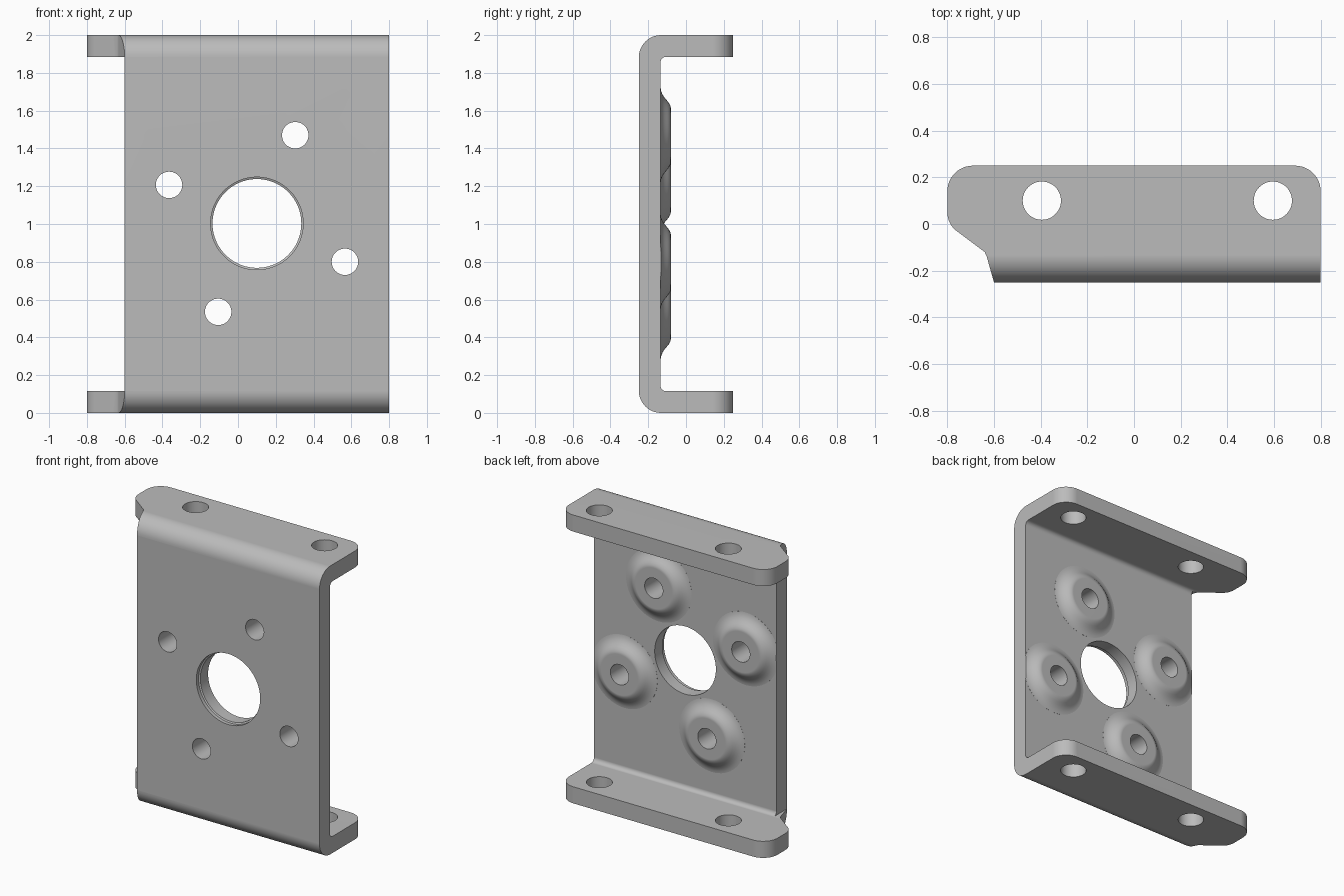
import bpy, bmesh
from math import sin, cos, pi, radians
from mathutils import Matrix, Vector

cube = bpy.data.objects.get("Cube")
if cube:
    bpy.data.objects.remove(cube, do_unlink=True)

T = 0.115                      # sheet thickness
FRONT, BACK = -0.25, 0.25
WEB = FRONT + T                # inner face of the web

steel = bpy.data.materials.new("grey_steel")
steel.use_nodes = True
steel.diffuse_color = (0.5, 0.5, 0.5, 1)
steel.node_tree.nodes["Principled BSDF"].inputs["Base Color"].default_value = (0.5, 0.5, 0.5, 1)


def finish(name, bm):
    bmesh.ops.recalc_face_normals(bm, faces=bm.faces)
    mesh = bpy.data.meshes.new(name)
    bm.to_mesh(mesh)
    bm.free()
    mesh.materials.append(steel)
    ob = bpy.data.objects.new(name, mesh)
    bpy.context.collection.objects.link(ob)
    return ob


def prism(name, points, offset):
    bm = bmesh.new()
    face = bm.faces.new([bm.verts.new(p) for p in points])
    ext = bmesh.ops.extrude_face_region(bm, geom=[face])
    bmesh.ops.translate(bm, vec=offset, verts=[v for v in ext["geom"] if isinstance(v, bmesh.types.BMVert)])
    return finish(name, bm)


def arc(cx, cy, r, a0, a1, n=12):
    return [(cx + r * cos(radians(a0 + (a1 - a0) * i / n)),
             cy + r * sin(radians(a0 + (a1 - a0) * i / n))) for i in range(n + 1)]


def revolve(name, profile, centre, axis, n=64):
    """Closed solid of revolution from (radius, height) pairs."""
    bm = bmesh.new()
    rings = [[bm.verts.new((r * cos(2 * pi * i / n), r * sin(2 * pi * i / n), h)) for i in range(n)]
             for r, h in profile]
    for a, b in zip(rings, rings[1:]):
        for i in range(n):
            j = (i + 1) % n
            bm.faces.new((a[i], a[j], b[j], b[i]))
    bm.faces.new(rings[0])
    bm.faces.new(rings[-1])
    rot = Vector((0, 0, 1)).rotation_difference(Vector(axis)).to_matrix().to_4x4()
    bm.transform(Matrix.Translation(centre) @ rot)
    return finish(name, bm)


def combine(target, tool, operation):
    mod = target.modifiers.new("cut", "BOOLEAN")
    mod.operation, mod.solver, mod.object = operation, "EXACT", tool
    bpy.context.view_layer.objects.active = target
    bpy.ops.object.modifier_apply(modifier=mod.name)
    bpy.data.objects.remove(tool, do_unlink=True)


# Bent channel: C-shaped section swept along x
R, r = 0.118, 0.03
section = [(BACK, 0)] + arc(FRONT + R, R, R, 270, 180) + arc(FRONT + R, 2 - R, R, 180, 90)
section += [(BACK, 2), (BACK, 2 - T)]
section += arc(WEB + r, 2 - T - r, r, 90, 180, 8) + arc(WEB + r, T + r, r, 180, 270, 8) + [(BACK, T)]
bracket = prism("bracket", [(-0.9, y, z) for y, z in section], (1.8, 0, 0))

# Embossed mounting pads on the inner face of the web
pads = [(-0.365, 1.207), (0.303, 1.47), (0.566, 0.8), (-0.105, 0.535)]
pad_profile = [(0.252, -0.05), (0.252, 0.0005), (0.235, 0.003), (0.215, 0.011), (0.197, 0.023),
               (0.183, 0.035), (0.17, 0.045), (0.156, 0.052), (0.14, 0.056)]
for x, z in pads:
    combine(bracket, revolve("pad", pad_profile, (x, WEB, z), (0, 1, 0)), "UNION")

# Plan outline with rounded flange corners and the relief notch
outline = [(0.8, -0.3)] + arc(0.69, 0.14, 0.11, 0, 90) + arc(-0.69, 0.14, 0.11, 90, 180)
outline += arc(-0.7, 0.05, 0.1, 180, 232, 8) + [(-0.66, -0.105), (-0.64, -0.12), (-0.631, -0.14),
                                              (-0.6, FRONT), (-0.6, -0.3)]
combine(bracket, prism("outline", [(x, y, -0.1) for x, y in outline], (0, 0, 2.2)), "INTERSECT")

# Trim the web edge between the flanges
side = [(-1, -0.4), (-0.6, -0.4), (-0.6, 0), (-1, 0)]
combine(bracket, prism("side_trim", [(x, y, T + 0.001) for x, y in side], (0, 0, 2 - 2 * T - 0.002)), "DIFFERENCE")

# Bolt holes, flange holes and the stepped central bore
for x, z in pads:
    combine(bracket, revolve("hole", [(0.07, 0), (0.07, 0.5)], (x, -0.4, z), (0, 1, 0), 48), "DIFFERENCE")
for x in (-0.395, 0.595):
    combine(bracket, revolve("hole", [(0.082, 0), (0.082, 2.4)], (x, 0.1, -0.2), (0, 0, 1), 48), "DIFFERENCE")
bore = [(0.245, 0), (0.245, 0.175), (0.235, 0.18), (0.235, 0.4)]
combine(bracket, revolve("bore", bore, (0.1, -0.4, 1.003), (0, 1, 0), 96), "DIFFERENCE")

# Smooth bends and pads, crisp edges
bpy.ops.object.select_all(action="DESELECT")
bracket.select_set(True)
bpy.context.view_layer.objects.active = bracket
bpy.ops.object.shade_smooth_by_angle(angle=radians(30))
weighted = bracket.modifiers.new("weighted_normals", "WEIGHTED_NORMAL")
weighted.keep_sharp = True
